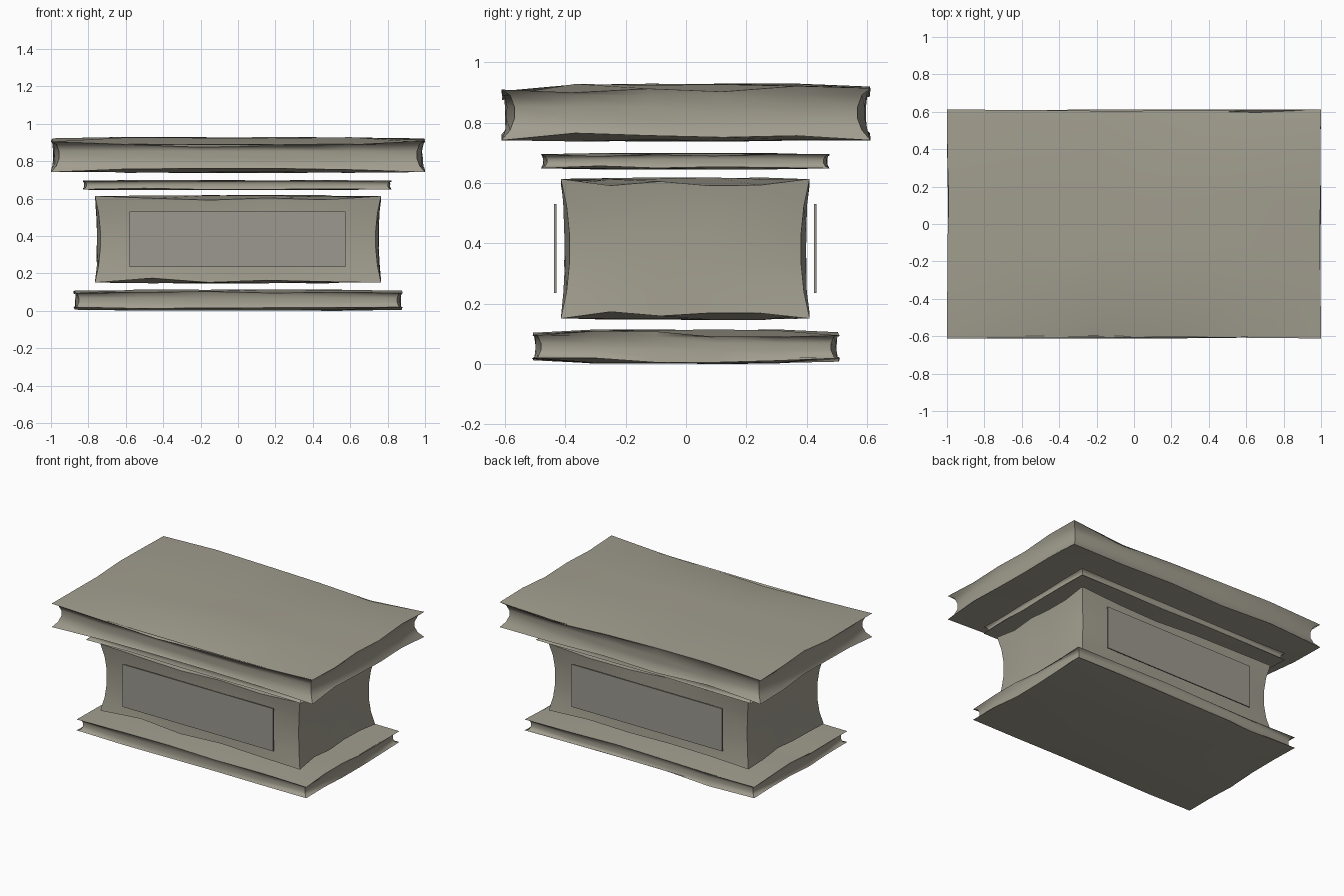
import bpy, bmesh, random
from mathutils import Vector

cube = bpy.data.objects.get("Cube")
if cube:
    bpy.data.objects.remove(cube, do_unlink=True)


def material(name, rgb):
    mat = bpy.data.materials.new(name)
    mat.use_nodes = True
    colour = (*rgb, 1)
    mat.diffuse_color = colour
    bsdf = mat.node_tree.nodes["Principled BSDF"]
    bsdf.inputs["Base Color"].default_value = colour
    bsdf.inputs["Roughness"].default_value = 0.9
    return mat


stone = material("warm grey stone", (0.36, 0.34, 0.275))
plate = material("cool grey stone", (0.33, 0.315, 0.275))
CUTS = 4


def block(name, lo, hi, mat, wear=0.0, groove=0.0, corner_drop=0.0,
          front_top=None, back_top=None, seed=1):
    """Rough-hewn block: worn rims, hollowed sides, crisp box edges."""
    rng = random.Random(seed)
    lo, hi = Vector(lo), Vector(hi)
    centre, half = (lo + hi) / 2, (hi - lo) / 2
    bm = bmesh.new()
    bmesh.ops.create_cube(bm, size=2)
    if wear:
        bmesh.ops.subdivide_edges(bm, edges=bm.edges[:], cuts=CUTS, use_grid_fill=True)
    side = lambda co: {(a, co[a] > 0) for a in range(3) if abs(co[a]) > 0.99}
    # keep the twelve box edges sharp, everything else smooth
    for e in bm.edges:
        e.smooth = len(side(e.verts[0].co) & side(e.verts[1].co)) < 2
    for f in bm.faces:
        f.smooth = True
    for v in bm.verts:
        u = v.co.copy()
        faces = side(u)
        p = Vector([centre[a] + u[a] * half[a] for a in range(3)])
        if wear:
            hollow = groove * (1 - u.z ** 2)
            for a in (0, 1):
                if abs(u[a]) > 0.99:
                    along = abs(u[1 - a])
                    depth = hollow * (0.25 + 0.75 * along ** 4)
                    depth += wear * rng.uniform(0, 0.45) * (1 - along)
                    p[a] -= depth * (1 if u[a] > 0 else -1)
            if abs(u.z) > 0.99:
                sign = 1 if u.z > 0 else -1
                col = round((u.x + 1) / 2 * (CUTS + 1))
                if len(faces) == 3:
                    drop = corner_drop
                elif len(faces) == 2:
                    drop = wear * rng.uniform(0.2, 1)
                else:
                    drop = wear * rng.uniform(0, 0.25)
                rim = front_top if u.y < 0 else back_top
                if rim and sign > 0 and abs(u.y) > 0.99:
                    drop = rim[col]
                p.z -= sign * drop
        v.co = p
    mesh = bpy.data.meshes.new(name)
    bm.to_mesh(mesh)
    bm.free()
    mesh.materials.append(mat)
    obj = bpy.data.objects.new(name, mesh)
    bpy.context.collection.objects.link(obj)
    return obj


# stacked stones, bottom to top
block("base_slab", (-0.88, -0.51, 0), (0.88, 0.51, 0.115), stone,
      wear=0.025, groove=0.03, corner_drop=0.02, seed=3)
block("chest_body", (-0.765, -0.415, 0.145), (0.765, 0.41, 0.62), stone,
      wear=0.03, groove=0.03, corner_drop=0.006, seed=5)
block("collar_slab", (-0.83, -0.48, 0.645), (0.82, 0.475, 0.70), stone,
      wear=0.012, groove=0.02, corner_drop=0.004, seed=7)
block("lid_slab", (-1, -0.612, 0.737), (1, 0.612, 0.93), stone,
      wear=0.03, groove=0.045, corner_drop=0.005, seed=9,
      front_top=(0.025, 0.04, 0.055, 0.045, 0.04, 0.02),
      back_top=(0.025, 0.01, 0.015, 0.025, 0.045, 0.015))

# thin plates standing off the long sides
for name, y in (("front_panel", -0.433), ("back_panel", 0.429)):
    block(name, (-0.58, y - 0.004, 0.235), (0.575, y + 0.004, 0.53), plate)
